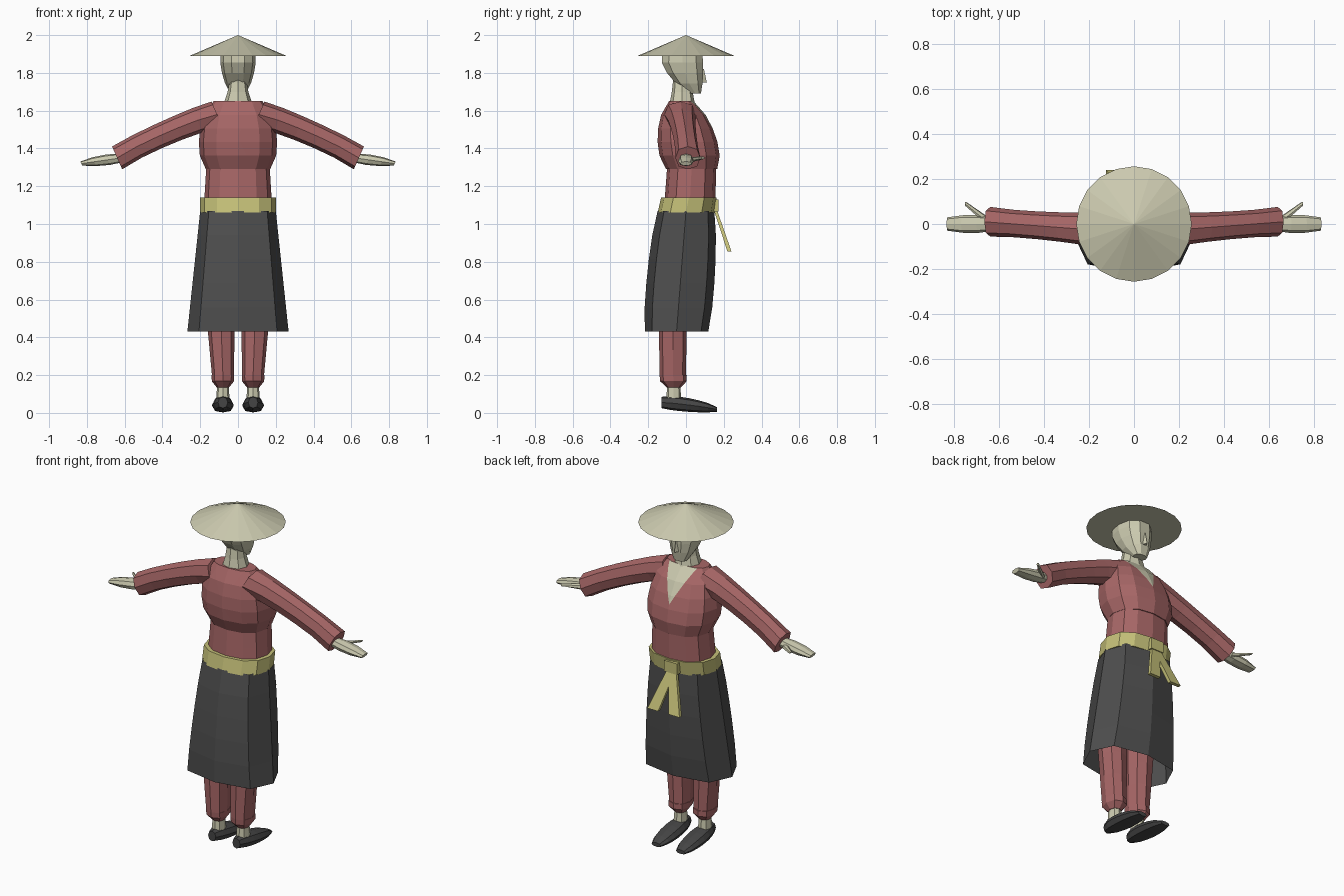
import bpy, bmesh, math
from mathutils import Vector

if "Cube" in bpy.data.objects:
    bpy.data.objects.remove(bpy.data.objects["Cube"])

X, Y, Z = Vector((1, 0, 0)), Vector((0, 1, 0)), Vector((0, 0, 1))


def material(name, red_part, green_part, blue_part):
    made = bpy.data.materials.new(name)
    made.use_nodes = True
    colour = (red_part, green_part, blue_part, 1)
    made.diffuse_color = colour
    made.node_tree.nodes["Principled BSDF"].inputs["Base Color"].default_value = colour
    return made


skin = material("pale straw and skin", 0.6, 0.59, 0.43)
red = material("dusty red cloth", 0.39, 0.135, 0.135)
yellow = material("yellow sash cloth", 0.56, 0.53, 0.19)
charcoal = material("charcoal skirt cloth", 0.075, 0.075, 0.075)
black = material("dark shoe leather", 0.06, 0.06, 0.06)


def swell(t):
    """Rounded hump that is zero at both ends and one in the middle."""
    return max(math.sin(math.pi * t), 0) ** 0.6


def taper(first, last, bulge=0):
    """Radius that runs from first to last and bulges in between."""
    return lambda t: first + (last - first) * t + bulge * swell(t)


def loft(name, mat, start, end, width, depth, steps=1, sides=8, u=X, v=Y,
         bow=Vector(), roundness=0.85, square=False, caps=True, mirror=False):
    """Skin sections with axes u and v along a bowed path from start to end."""
    bm = bmesh.new()
    start, end = Vector(start), Vector(end)
    if square:
        sides, roundness = 4, 1
    rings = []
    for step in range(steps + 1):
        t = step / steps
        centre = start.lerp(end, t) + bow * swell(t)
        ring = []
        for i in range(sides):
            angle = math.tau * (i + square / 2) / sides
            c, s = (round(f(angle), 6) for f in (math.cos, math.sin))
            c = math.copysign(abs(c) ** roundness, c)
            s = math.copysign(abs(s) ** roundness, s)
            ring.append(bm.verts.new(centre + u * width(t) * c + v * depth(t) * s))
        rings.append(ring)
    for lower, upper in zip(rings, rings[1:]):
        for i in range(sides):
            j = (i + 1) % sides
            bm.faces.new((lower[i], lower[j], upper[j], upper[i]))
    if caps:
        bm.faces.new(rings[0])
        bm.faces.new(rings[-1])
    bmesh.ops.recalc_face_normals(bm, faces=bm.faces)
    mesh = bpy.data.meshes.new(name)
    bm.to_mesh(mesh)
    bm.free()
    mesh.materials.append(mat)
    part = bpy.data.objects.new(name, mesh)
    bpy.context.collection.objects.link(part)
    if mirror:
        part.modifiers.new("mirror", "MIRROR")
    return part


# Conical hat
bpy.ops.mesh.primitive_cone_add(vertices=20, radius1=0.257, radius2=0, depth=0.11,
                                location=(0, 0, 1.945))
hat = bpy.context.object
hat.name = "straw_hat"
hat.data.materials.append(skin)

# Head, nose and neck
loft("head", skin, start=(0, 0.05, 1.69), end=(0, -0.02, 1.91),
     width=taper(0.04, 0.09, 0.02), depth=taper(0.03, 0.11, 0.03),
     steps=4, sides=10, bow=Y * -0.02)
loft("nose", skin, start=(0, 0.085, 1.75), end=(0, 0.085, 1.82),
     width=taper(0.015, 0.005), depth=taper(0.025, 0.01), sides=4)
loft("neck", skin, start=(0, -0.02, 1.6), end=(0, -0.02, 1.8),
     width=taper(0.1, 0.05, -0.02), depth=taper(0.08, 0.05, -0.01), steps=4)

# Shirt body
shirt = loft("shirt_body", red, start=(0, 0.03, 1.29), end=(0, -0.025, 1.65),
             width=taper(0.17, 0.13, 0.055), depth=taper(0.135, 0.065, 0.053),
             steps=5, sides=12)

# Open V neck, cut into the chest and coloured as skin
shirt.data.materials.append(skin)
tip, slope = 1.46, 0.48
bm = bmesh.new()
bm.from_mesh(shirt.data)
for side in (1, -1):
    bmesh.ops.bisect_plane(bm, geom=bm.verts[:] + bm.edges[:] + bm.faces[:],
                           plane_co=(0, 0, tip), plane_no=(side, 0, -slope))
for face in bm.faces:
    middle = face.calc_center_median()
    if middle.y > 0 and abs(middle.x) < (middle.z - tip) * slope:
        face.material_index = 1
bm.to_mesh(shirt.data)
bm.free()

# Lower shirt, sash and skirt
loft("shirt_waist", red, start=(0, 0.02, 1.1), end=(0, 0.03, 1.3),
     width=taper(0.18, 0.168), depth=taper(0.135, 0.13), steps=2, sides=12)
loft("sash", yellow, start=(0, 0, 1.06), end=(0, 0.015, 1.14),
     width=taper(0.2, 0.2), depth=taper(0.15, 0.147), sides=12)
loft("skirt", charcoal, start=(0, 0, 1.07), end=(0, -0.05, 0.43),
     width=taper(0.2, 0.268), depth=taper(0.15, 0.168, 0.02),
     steps=5, roundness=0.75, caps=False)

# Sash knot and hanging tails
loft("sash_knot", yellow, start=(-0.02, 0.155, 1.065), end=(-0.02, 0.155, 1.13),
     width=taper(0.06, 0.06), depth=taper(0.025, 0.025), square=True)
for name, hem in (("left_sash_tail", 0.05), ("right_sash_tail", -0.09)):
    loft(name, yellow, start=(-0.02, 0.15, 1.09), end=(hem, 0.23, 0.855),
         width=taper(0.035, 0.05), depth=taper(0.012, 0.015), square=True)

# Sleeves, hands and thumbs
across = Vector((0.4, 0, 0.9)).normalized()
loft("sleeves", red, start=(0.11, -0.03, 1.58), end=(0.64, 0.01, 1.35),
     width=taper(0.075, 0.066, -0.005), depth=taper(0.085, 0.066, -0.012),
     steps=5, u=across, bow=Z * 0.02, mirror=True)
loft("hands", skin, start=(0.62, 0, 1.35), end=(0.83, 0, 1.32),
     width=taper(0.025, 0.012, 0.01), depth=taper(0.03, 0.03, 0.01),
     steps=3, u=across, mirror=True)
loft("thumbs", skin, start=(0.66, 0.02, 1.34), end=(0.75, 0.09, 1.35),
     width=taper(0.016, 0.008), depth=taper(0.018, 0.01),
     steps=2, sides=6, u=across, mirror=True)

# Trousers gathered into cuffs
loft("trouser_legs", red, start=(0.08, -0.07, 0.2), end=(0.095, -0.07, 0.6),
     width=taper(0.058, 0.08), depth=taper(0.07, 0.075), steps=3, mirror=True)
loft("trouser_cuffs", red, start=(0.08, -0.065, 0.135), end=(0.08, -0.068, 0.2),
     width=taper(0.033, 0.06, 0.012), depth=taper(0.038, 0.072, 0.015),
     steps=2, mirror=True)

# Ankles and shoes
loft("ankles", skin, start=(0.08, -0.065, 0.07), end=(0.08, -0.065, 0.15),
     width=taper(0.036, 0.03), depth=taper(0.04, 0.034), mirror=True)
loft("shoes", black, start=(0.08, -0.13, 0.055), end=(0.08, 0.165, 0.018),
     width=taper(0.025, 0.03, 0.03), depth=taper(0.03, 0.012, 0.015),
     steps=6, v=Z, bow=Z * 0.005, mirror=True)
